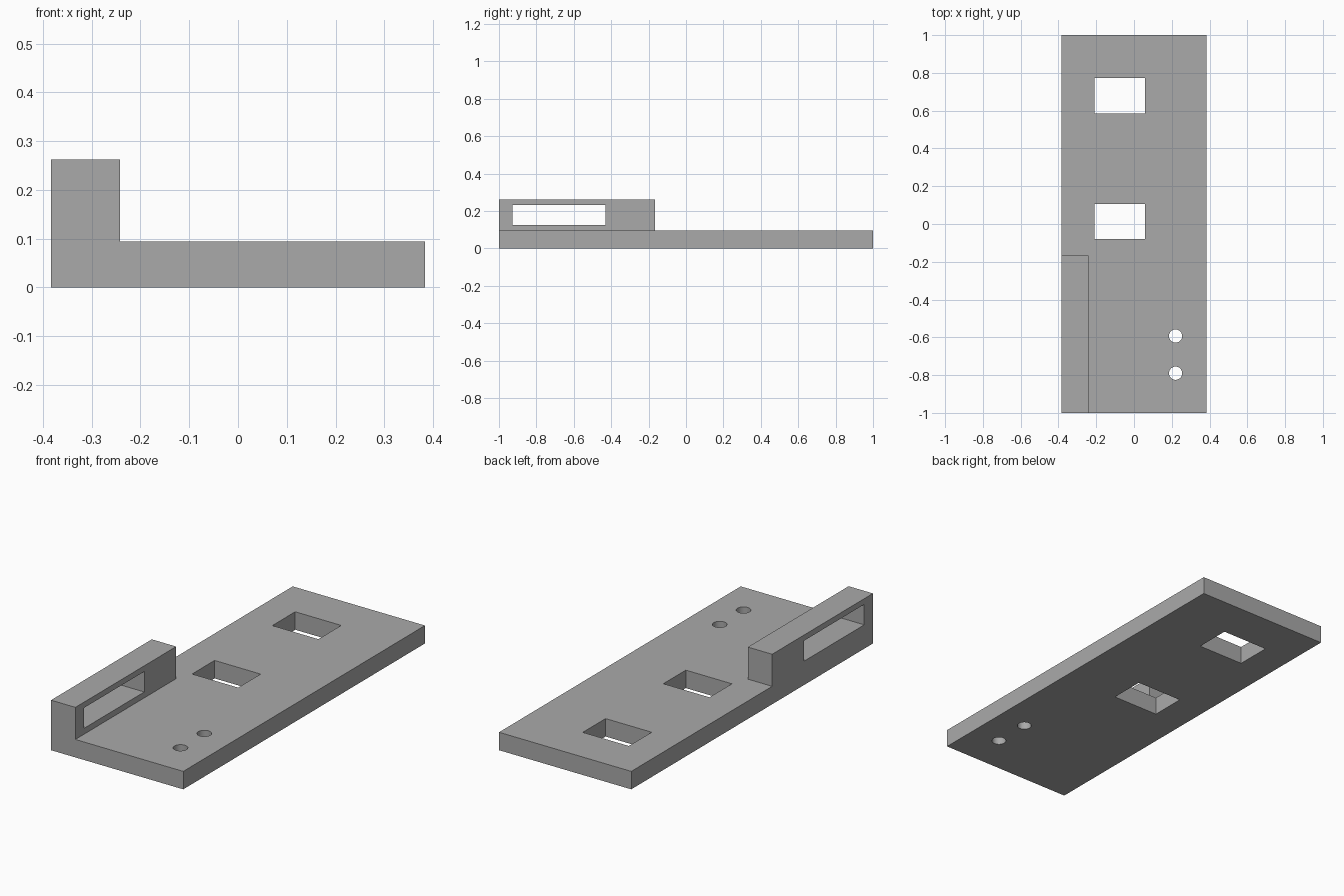
import bpy
from mathutils import Vector

default_cube = bpy.data.objects.get("Cube")
if default_cube:
    bpy.data.objects.remove(default_cube, do_unlink=True)

grey = bpy.data.materials.new("plain grey")
grey.use_nodes = True
grey.diffuse_color = (0.4, 0.4, 0.4, 1)
grey.node_tree.nodes["Principled BSDF"].inputs["Base Color"].default_value = (0.4, 0.4, 0.4, 1)

HALF_WIDTH, PLATE_TOP, WALL_TOP = 0.383, 0.094, 0.262
WALL_INNER, WALL_END = -0.242, -0.166


def box(name, low, high):
    """Box between two opposite corners."""
    low, high = Vector(low), Vector(high)
    bpy.ops.mesh.primitive_cube_add(size=1)
    obj = bpy.context.object
    obj.name = name
    for v in obj.data.vertices:
        v.co = [a + (b - a) * (c + 0.5) for a, b, c in zip(low, high, v.co)]
    obj.data.materials.append(grey)
    return obj


def combine(target, tool, operation):
    """Apply a boolean and discard the tool object."""
    tool.hide_render = True
    mod = target.modifiers.new(operation.lower(), "BOOLEAN")
    mod.operation = operation
    mod.solver = "EXACT"
    mod.object = tool
    bpy.context.view_layer.objects.active = target
    bpy.ops.object.modifier_apply(modifier=mod.name)
    bpy.data.objects.remove(tool, do_unlink=True)


# Base plate with the raised side wall fused to it
plate = box("mounting_plate", (-HALF_WIDTH, -1, 0), (HALF_WIDTH, 1, PLATE_TOP))
wall = box("side_wall", (-HALF_WIDTH, -1, 0), (WALL_INNER, WALL_END, WALL_TOP))
combine(plate, wall, "UNION")

# Long slot through the wall
slot = box("wall_slot", (-0.5, -0.928, 0.125), (-0.2, -0.43, 0.232))
combine(plate, slot, "DIFFERENCE")

# Two rectangular windows through the plate
for y0, y1 in ((-0.08, 0.106), (0.584, 0.773)):
    window = box("plate_window", (-0.21, y0, -0.1), (0.057, y1, 0.2))
    combine(plate, window, "DIFFERENCE")

# Two round screw holes
for y in (-0.79, -0.593):
    bpy.ops.mesh.primitive_cylinder_add(vertices=32, radius=0.035, depth=0.4, location=(0.22, y, 0))
    hole = bpy.context.object
    hole.data.materials.append(grey)
    combine(plate, hole, "DIFFERENCE")

# Smooth hole walls, sharp edges elsewhere
bpy.ops.object.select_all(action="DESELECT")
plate.select_set(True)
bpy.context.view_layer.objects.active = plate
bpy.ops.object.shade_smooth_by_angle()
